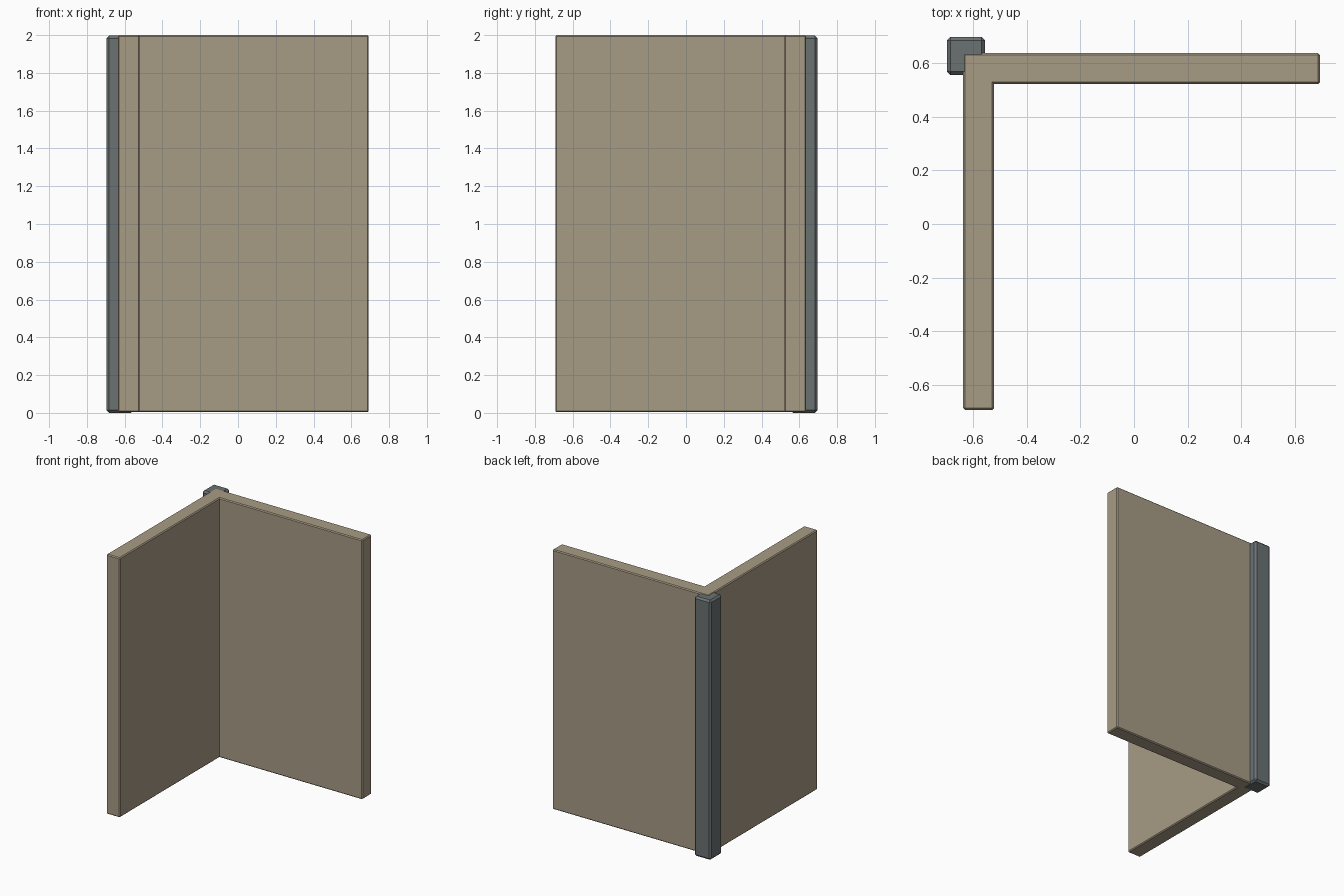
import bpy, bmesh

if "Cube" in bpy.data.objects:
    bpy.data.objects.remove(bpy.data.objects["Cube"])


def material(name, rgb):
    m = bpy.data.materials.new(name)
    m.diffuse_color = (*rgb, 1)
    m.use_nodes = True
    m.node_tree.nodes["Principled BSDF"].inputs["Base Color"].default_value = m.diffuse_color
    return m


def chamfered_prism(name, profile, z0, z1, chamfer, mat):
    """Extrude a profile upward and chamfer its outward edges."""
    bm = bmesh.new()
    base = bm.faces.new([bm.verts.new((x, y, z0)) for x, y in profile])
    ext = bmesh.ops.extrude_face_region(bm, geom=[base])
    top = [v for v in ext["geom"] if isinstance(v, bmesh.types.BMVert)]
    bmesh.ops.translate(bm, verts=top, vec=(0, 0, z1 - z0))
    if not any(f.calc_center_median().z < z0 + 1e-5 for f in bm.faces):
        bm.faces.new([v for v in bm.verts if v.co.z < z0 + 1e-5])
    bmesh.ops.recalc_face_normals(bm, faces=bm.faces)
    bm.normal_update()
    edges = [e for e in bm.edges if e.is_convex]
    bmesh.ops.bevel(bm, geom=edges, offset=chamfer, offset_type='OFFSET',
                    segments=1, profile=0.5, affect='EDGES', clamp_overlap=True)
    bmesh.ops.recalc_face_normals(bm, faces=bm.faces)
    me = bpy.data.meshes.new(name)
    bm.to_mesh(me)
    bm.free()
    me.materials.append(mat)
    ob = bpy.data.objects.new(name, me)
    bpy.context.collection.objects.link(ob)
    return ob


tan = material("tan_plaster", (0.39, 0.33, 0.235))
grey = material("dark_grey", (0.145, 0.165, 0.165))

# L-shaped wall
out, inn, end = 0.636, 0.521, 0.692
chamfered_prism("corner_wall",
                [(-out, -end), (-inn, -end), (-inn, inn), (end, inn), (end, out), (-out, out)],
                0.004, 2.0, 0.007, tan)

# Post wrapping the outer corner
a, b = 0.697, 0.554
chamfered_prism("corner_post", [(-a, b), (-b, b), (-b, a), (-a, a)],
                0.0, 1.997, 0.014, grey)
